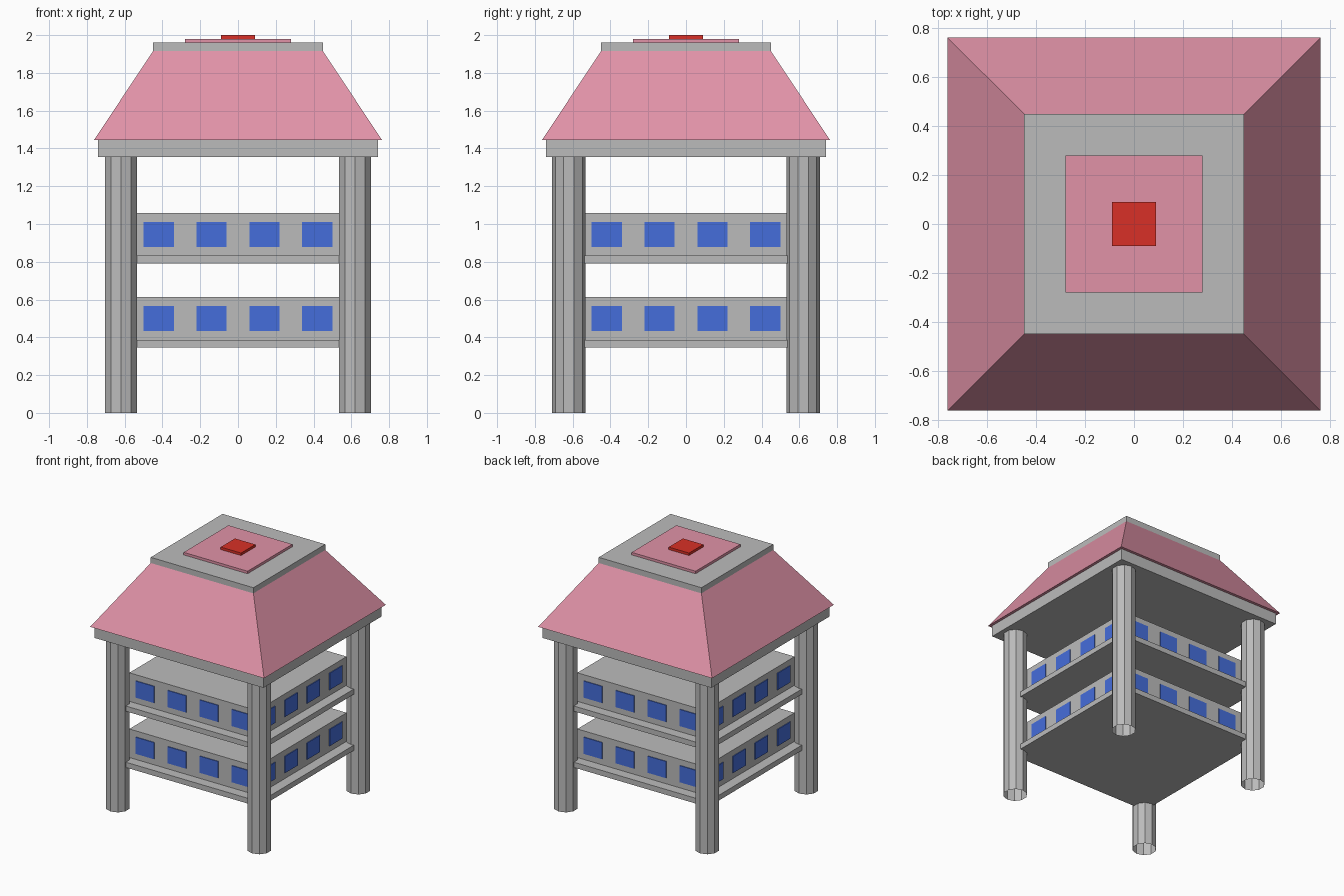
import bpy, bmesh
from math import pi
from mathutils import Matrix

cube = bpy.data.objects.get("Cube")
if cube:
    bpy.data.objects.remove(cube, do_unlink=True)


def material(name, rgb):
    m = bpy.data.materials.new(name)
    m.use_nodes = True
    m.diffuse_color = (*rgb, 1)
    bsdf = next(n for n in m.node_tree.nodes if n.type == 'BSDF_PRINCIPLED')
    bsdf.inputs["Base Color"].default_value = (*rgb, 1)
    return m


GREY = material("stone grey", (0.5, 0.5, 0.5))
PINK = material("roof pink", (0.75, 0.29, 0.39))
BLUE = material("window blue", (0.06, 0.155, 0.71))
RED = material("finial red", (0.69, 0.03, 0.02))


def finish(name, bm, mat):
    bmesh.ops.recalc_face_normals(bm, faces=bm.faces)
    mesh = bpy.data.meshes.new(name)
    bm.to_mesh(mesh)
    bm.free()
    mesh.materials.append(mat)
    ob = bpy.data.objects.new(name, mesh)
    bpy.context.collection.objects.link(ob)
    return ob


def square_block(name, z0, z1, half, mat, top_half=None):
    """Square block on the centre axis, optionally tapered to the top."""
    bm = bmesh.new()
    bmesh.ops.create_cube(bm, size=2)
    for v in bm.verts:
        up = v.co.z > 0
        h = top_half if up and top_half else half
        v.co = (v.co.x * h, v.co.y * h, z1 if up else z0)
    return finish(name, bm, mat)


# Hollow ten-sided corner columns
COLUMN_TOP = 1.355
for side, sx in (("left", 1), ("right", -1)):
    for end, sy in (("front", -1), ("back", 1)):
        bm = bmesh.new()
        bmesh.ops.create_cone(bm, cap_ends=False, segments=10,
                              radius1=0.089, radius2=0.089, depth=COLUMN_TOP,
                              matrix=Matrix.Translation((sx * 0.62, sy * 0.62, COLUMN_TOP / 2)))
        finish(f"{end}_{side}_column", bm, GREY)

# Two storeys: ledge, body and a row of windows on every side
BODY = 0.56
for storey, base in (("lower", 0.345), ("upper", 0.79)):
    square_block(f"{storey}_ledge", base, base + 0.042, 0.64, GREY)
    square_block(f"{storey}_storey", base + 0.042, base + 0.268, BODY, GREY)
    bm = bmesh.new()
    for quarter in range(4):
        turn = Matrix.Rotation(quarter * pi / 2, 4, 'Z')
        for i in range(4):
            place = Matrix.Translation((-0.42 + 0.28 * i, -BODY - 0.002, base + 0.155))
            size = Matrix.Diagonal((0.16, 0.008, 0.132, 1))
            bmesh.ops.create_cube(bm, size=1, matrix=turn @ place @ size)
    finish(f"{storey}_windows", bm, BLUE)

# Roof, from the beam up to the finial
square_block("roof_beam", COLUMN_TOP, 1.445, 0.74, GREY)
square_block("roof", 1.445, 1.915, 0.762, PINK, 0.45)
square_block("roof_cap", 1.915, 1.96, 0.45, GREY)
square_block("roof_plate", 1.96, 1.98, 0.28, PINK)
square_block("finial", 1.98, 2.0, 0.089, RED)
